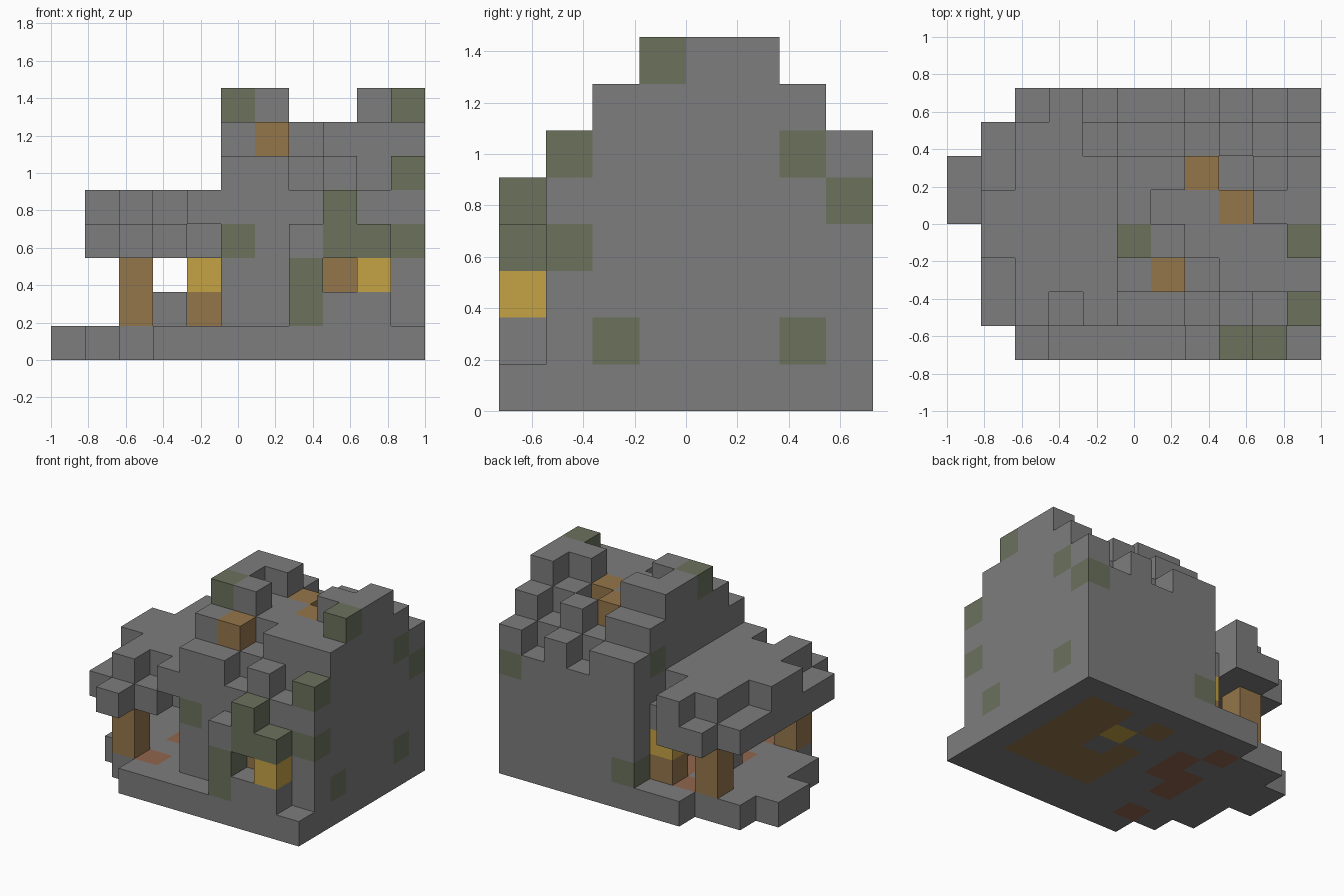
import bpy
import bmesh
from mathutils import Vector

# Remove the default cube
cube = bpy.data.objects.get("Cube")
if cube:
    bpy.data.objects.remove(cube, do_unlink=True)

UNIT = 2 / 11
ORIGIN = Vector((-1, -4 * UNIT, 0))


def make_material(name, rgb):
    mat = bpy.data.materials.new(name)
    mat.use_nodes = True
    color = (*rgb, 1)
    mat.diffuse_color = color
    bsdf = next(n for n in mat.node_tree.nodes if n.type == "BSDF_PRINCIPLED")
    bsdf.inputs["Base Color"].default_value = color
    bsdf.inputs["Roughness"].default_value = 0.9
    return mat


MATERIALS = {
    "stone": make_material("stone grey", (0.205, 0.205, 0.205)),
    "moss": make_material("mossy green", (0.145, 0.165, 0.108)),
    "wood": make_material("plank brown", (0.30, 0.18, 0.07)),
    "lamp": make_material("lamp yellow", (0.56, 0.36, 0.06)),
    "brick": make_material("brick red", (0.28, 0.135, 0.075)),
}
NAMES = list(MATERIALS)
parts = {}
owner = {}


def block(part, x, y, z, kind="stone"):
    """Place one block, replacing whatever was in its cell."""
    if (x, y, z) in owner:
        del parts[owner[x, y, z]][x, y, z]
    parts.setdefault(part, {})[x, y, z] = kind
    owner[x, y, z] = part


def paint(kind, cells):
    """Recolour blocks that are already placed."""
    for cell in cells:
        parts[owner[cell]][cell] = kind


# Foundation slab, narrowing in steps toward the porch side
for x, (first, last) in enumerate([(4, 5), (2, 6), (1, 6)] + [(0, 7)] * 8):
    for y in range(first, last + 1):
        block("foundation", x, y, 0)
floor_planks = {6: "234", 7: "23", 8: "23456", 9: "23456"}
paint("wood", [(x, int(y), 0) for x, row in floor_planks.items() for y in row])
paint("wood", [(6, 6, 0)])
paint("lamp", [(7, 5, 0)])
paint("brick", [(3, y, 0) for y in (1, 3, 4, 6)] + [(4, y, 0) for y in (4, 5)])

# House body: block heights per row from front to back
HOUSE = ["665656", "776777", "887778", "877788", "887678", "776767", "665656"]
for y, row in enumerate(HOUSE, 1):
    for x, top in enumerate(row, 5):
        for z in range(1, int(top)):
            block("house_body", x, y, z)

# Exposed planks and moss on the house
paint("wood", [(6, 2, 6), (7, 5, 6), (8, 4, 6), (8, 1, 2)])
paint("moss", [(5, 1, 3), (5, 3, 7), (5, 7, 1), (5, 6, 5)])
paint("moss", [(10, y, z) for y, z in
               ((1, 3), (1, 5), (2, 1), (3, 7), (6, 1), (6, 5), (7, 4))])

# Front window surround
for z in (1, 2):
    block("front_window_surround", 7, 0, z, "moss")
block("front_window_surround", 7, 0, 3)
for x in (8, 9):
    block("front_window_surround", x, 0, 1)
    block("front_window_surround", x, 0, 3, "moss")
block("front_window_surround", 8, 0, 4, "moss")
block("front_lamp", 9, 0, 2, "lamp")

# Porch roof in two layers
PORCH = [" 4  ", "4545", "4555", "5555", "5555", "4555", "4554", " 45 "]
for y, row in enumerate(PORCH):
    for x, top in enumerate(row, 1):
        if top == " ":
            continue
        for z in range(3, int(top)):
            if (x, y, z) != (4, 1, 3):
                block("porch_roof", x, y, z)

# Porch posts, lamp on its stand and a low stone seat
for y in (1, 6):
    for z in (1, 2):
        block("porch_posts", 2, y, z, "wood")
block("porch_lamp_stand", 4, 6, 1, "wood")
block("porch_lamp", 4, 6, 2, "lamp")
block("porch_seat", 3, 4, 1)

AXES = [Vector((1, 0, 0)), Vector((0, 1, 0)), Vector((0, 0, 1))]


def build_part(name, cells):
    """Make a mesh from the exposed faces of a part's blocks."""
    bm = bmesh.new()
    corners = {}

    def corner(p):
        key = tuple(round(c) for c in p)
        if key not in corners:
            corners[key] = bm.verts.new(ORIGIN + Vector(key) * UNIT)
        return corners[key]

    for cell, kind in cells.items():
        base = Vector(cell)
        for a in range(3):
            u, v = AXES[(a + 1) % 3], AXES[(a + 2) % 3]
            for side in (0, 1):
                step = AXES[a] * (1 if side else -1)
                if tuple(int(c) for c in base + step) in owner:
                    continue
                start = base + AXES[a] * side
                loop = [start, start + u, start + u + v, start + v]
                if not side:
                    loop.reverse()
                face = bm.faces.new([corner(p) for p in loop])
                face.material_index = NAMES.index(kind)
    mesh = bpy.data.meshes.new(name)
    bm.to_mesh(mesh)
    bm.free()
    for mat in MATERIALS.values():
        mesh.materials.append(mat)
    bpy.context.scene.collection.objects.link(bpy.data.objects.new(name, mesh))


for part_name, part_cells in parts.items():
    build_part(part_name, part_cells)
